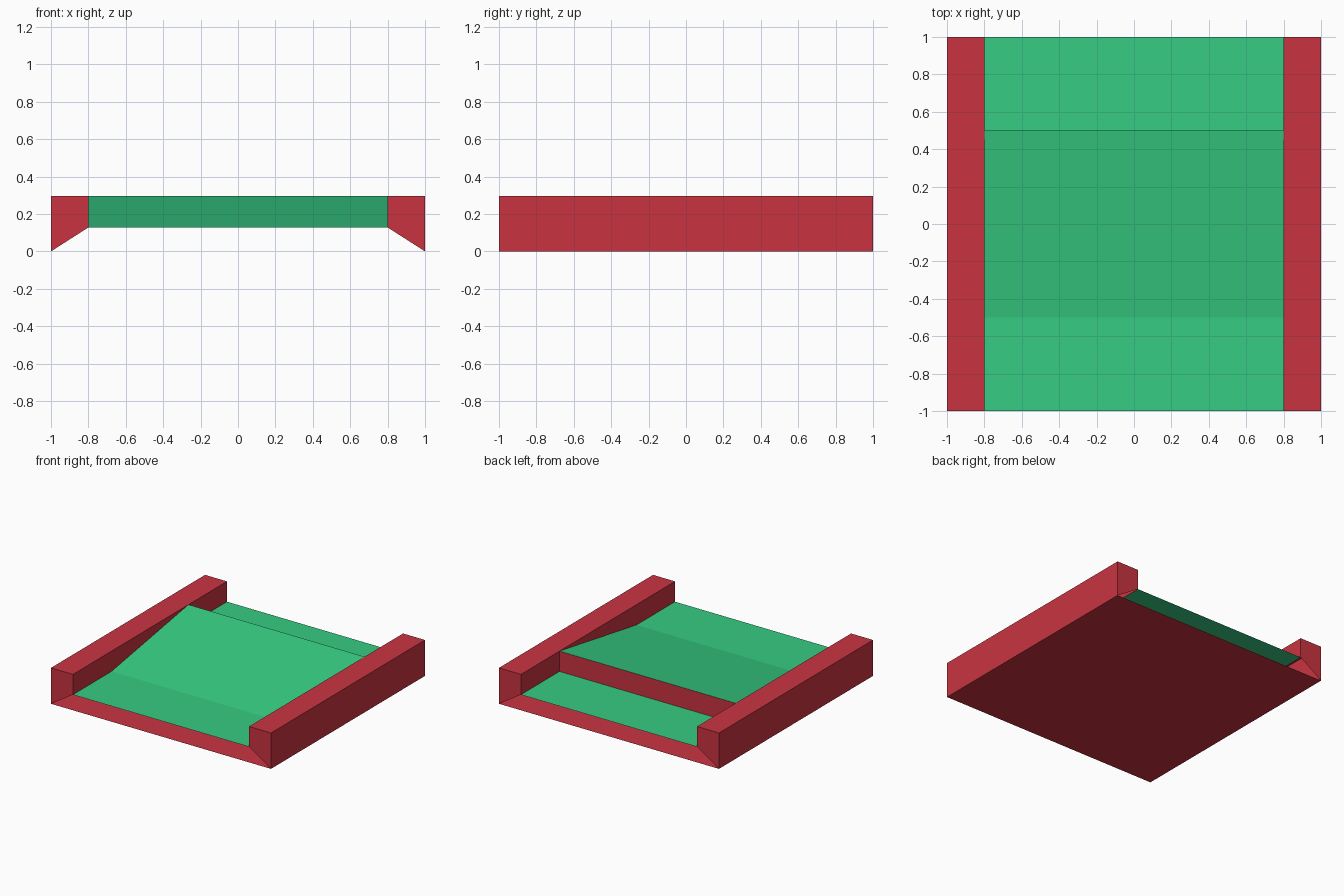
import bpy
import bmesh

if "Cube" in bpy.data.objects:
    bpy.data.objects.remove(bpy.data.objects["Cube"])

HALF, INNER = 1.0, 0.8        # outer and inner half width
TOP, DECK = 0.295, 0.128      # rail top and floor height
RAMP = 0.5                    # ramp runs from -RAMP to RAMP


def material(name, rgb):
    mat = bpy.data.materials.new(name)
    mat.use_nodes = True
    mat.diffuse_color = (*rgb, 1)
    mat.node_tree.nodes["Principled BSDF"].inputs["Base Color"].default_value = (*rgb, 1)
    return mat


red = material("red", (0.584, 0.034, 0.053))
green = material("green", (0.038, 0.604, 0.227))


def sweep(name, start, end, mats, caps=False):
    """Skin an open profile from its start points to its end points."""
    bm = bmesh.new()
    a = [bm.verts.new(p) for p in start]
    b = [bm.verts.new(p) for p in end]
    for i in range(len(a) - 1):
        bm.faces.new((a[i], b[i], b[i + 1], a[i + 1]))
    if caps:
        bm.faces.new(a)
        bm.faces.new(b[::-1])
    # Upright faces of a two-colour part take the second material
    bm.normal_update()
    if len(mats) > 1:
        for f in bm.faces:
            f.material_index = int(abs(f.normal.z) < 0.1)
    mesh = bpy.data.meshes.new(name)
    bm.to_mesh(mesh)
    bm.free()
    for m in mats:
        mesh.materials.append(m)
    obj = bpy.data.objects.new(name, mesh)
    bpy.context.collection.objects.link(obj)
    return obj


# Hollow side rails with slanted end plates, mirrored across x
rail = [(HALF, 0), (HALF, TOP), (INNER, TOP), (INNER, DECK)]
rails = sweep("side_rails", [(x, -HALF, z) for x, z in rail],
              [(x, HALF, z) for x, z in rail], [red], caps=True)
rails.modifiers.new("mirror", 'MIRROR').use_axis[0] = True

# Floor with a ramp rising to the back and a sheer red drop
floor = [(-HALF, DECK), (-RAMP, DECK), (RAMP, TOP), (RAMP, DECK), (HALF, DECK)]
sweep("ramp_floor", [(-INNER, y, z) for y, z in floor],
      [(INNER, y, z) for y, z in floor], [green, red])

# Flat underside, facing down
sweep("base_plate", [(-HALF, HALF, 0), (-HALF, -HALF, 0)],
      [(HALF, HALF, 0), (HALF, -HALF, 0)], [red])
